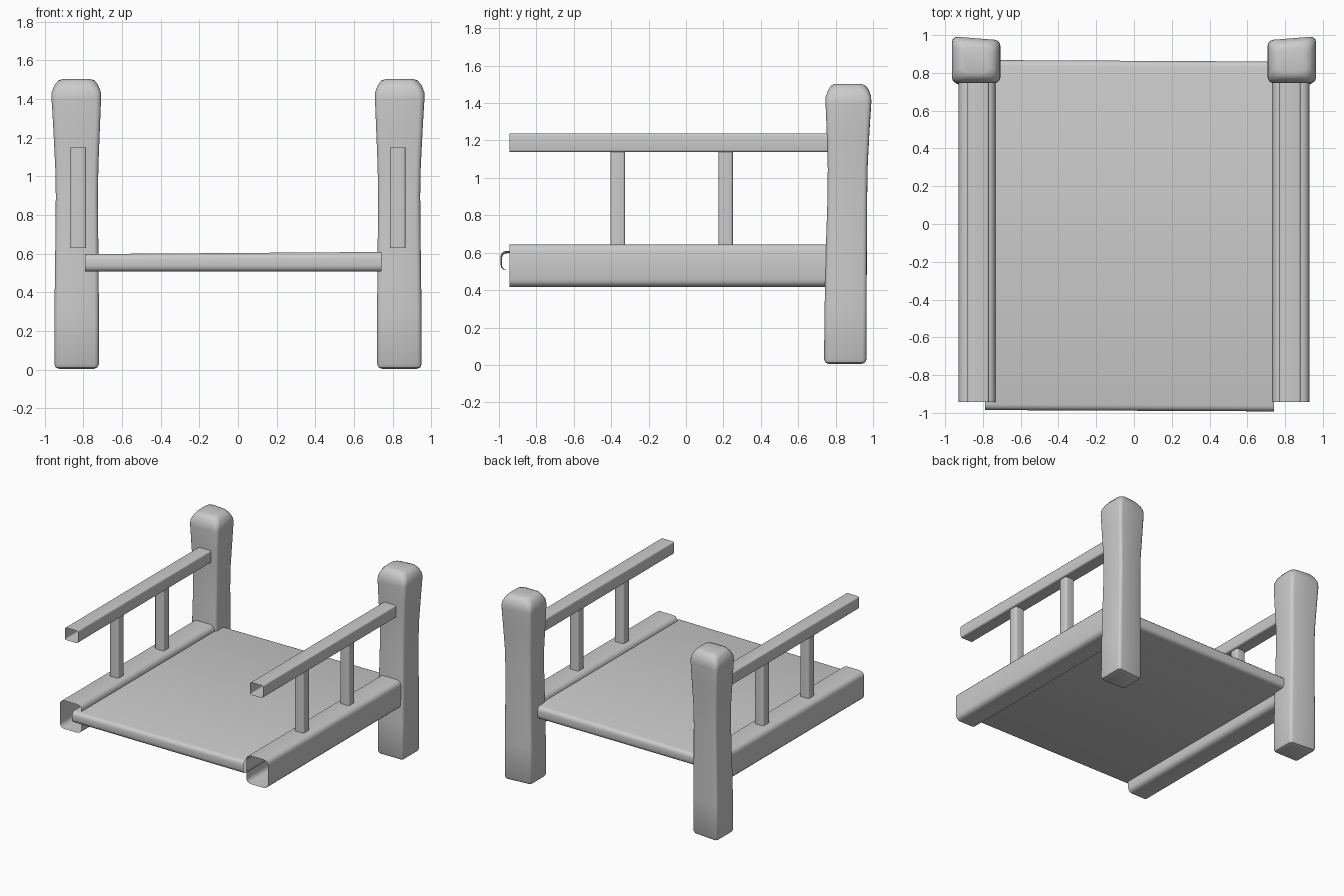
import bpy, bmesh, math

if "Cube" in bpy.data.objects:
    bpy.data.objects.remove(bpy.data.objects["Cube"])


def section(a0, a1, b0, b1, r, seg=3, skew=0.0):
    """Rounded rectangle; skew lowers the b1 side toward a1."""
    pts = []
    for ca, cb, start in ((a1 - r, b1 - r, 0), (a0 + r, b1 - r, 90),
                          (a0 + r, b0 + r, 180), (a1 - r, b0 + r, 270)):
        for i in range(seg + 1):
            t = math.radians(start + 90 * i / seg)
            a, b = ca + r * math.cos(t), cb + r * math.sin(t)
            b -= skew * (a - a0) / (a1 - a0) * (b - b0) / (b1 - b0)
            pts.append((a, b))
    return pts


def loft(name, rings, caps=False):
    """Skin a list of equal point rings, optionally closing the ends."""
    bm = bmesh.new()
    vs = [[bm.verts.new(p) for p in ring] for ring in rings]
    n = len(vs[0])
    for lo, hi in zip(vs, vs[1:]):
        for i in range(n):
            j = (i + 1) % n
            bm.faces.new((lo[i], lo[j], hi[j], hi[i]))
    if caps:
        bm.faces.new(vs[0])
        bm.faces.new(vs[-1])
    bmesh.ops.recalc_face_normals(bm, faces=bm.faces)
    me = bpy.data.meshes.new(name)
    bm.to_mesh(me)
    bm.free()
    me.shade_smooth()
    me.set_sharp_from_angle(angle=math.radians(40))
    ob = bpy.data.objects.new(name, me)
    bpy.context.collection.objects.link(ob)
    return ob


# Post outline: z, outer x, inner x, front y, back y, corner radius
POST = [
    (0.005, 0.925, 0.745, 0.765, 0.940, 0.02),
    (0.012, 0.943, 0.727, 0.747, 0.958, 0.02),
    (0.030, 0.950, 0.718, 0.738, 0.967, 0.025),
    (0.300, 0.949, 0.719, 0.741, 0.968, 0.025),
    (0.600, 0.945, 0.722, 0.747, 0.969, 0.025),
    (0.900, 0.942, 0.724, 0.757, 0.971, 0.025),
    (1.050, 0.945, 0.722, 0.758, 0.973, 0.025),
    (1.250, 0.955, 0.714, 0.752, 0.983, 0.025),
    (1.400, 0.964, 0.708, 0.746, 0.993, 0.03),
    (1.435, 0.963, 0.709, 0.747, 0.993, 0.035),
    (1.470, 0.950, 0.722, 0.760, 0.982, 0.045),
    (1.495, 0.930, 0.740, 0.777, 0.964, 0.045),
    (1.503, 0.905, 0.765, 0.800, 0.940, 0.04),
]

for side, label in ((-1, "left"), (1, "right")):
    # Flared back post
    rings = [[(side * -a, y, z) for a, y in section(-xo, -xi, yf, yb, r, skew=0.02)]
             for z, xo, xi, yf, yb, r in POST]
    loft(label + "_back_post", rings, caps=True)

    # Open-ended rails running front to back
    for part, dims in (("side_rail", (0.734, 0.928, 0.418, 0.645, 0.038)),
                       ("arm_rail", (0.768, 0.882, 1.138, 1.238, 0.012))):
        sec = section(*dims)
        loft(f"{label}_{part}", [[(side * x, y, z) for x, z in sec]
                                 for y in (-0.943, 0.80)])

    # Upright spindles under the arm rail
    for k, (y0, y1) in enumerate(((-0.403, -0.326), (0.175, 0.250))):
        sec = section(0.785, 0.866, y0, y1, 0.012)
        loft(f"{label}_spindle_{k + 1}", [[(side * x, y, z) for x, y in sec]
                                          for z in (0.63, 1.15)])

# Seat panel: sleeve with rounded front and back edges, open at the sides
seat = []
for x, y0, y1, z1 in ((-0.79, -0.985, 0.868, 0.598), (0.742, -0.992, 0.860, 0.609)):
    seat.append([(x, y, z) for y, z in section(y0, y1, 0.507, z1, 0.03)])
loft("seat_panel", seat)
